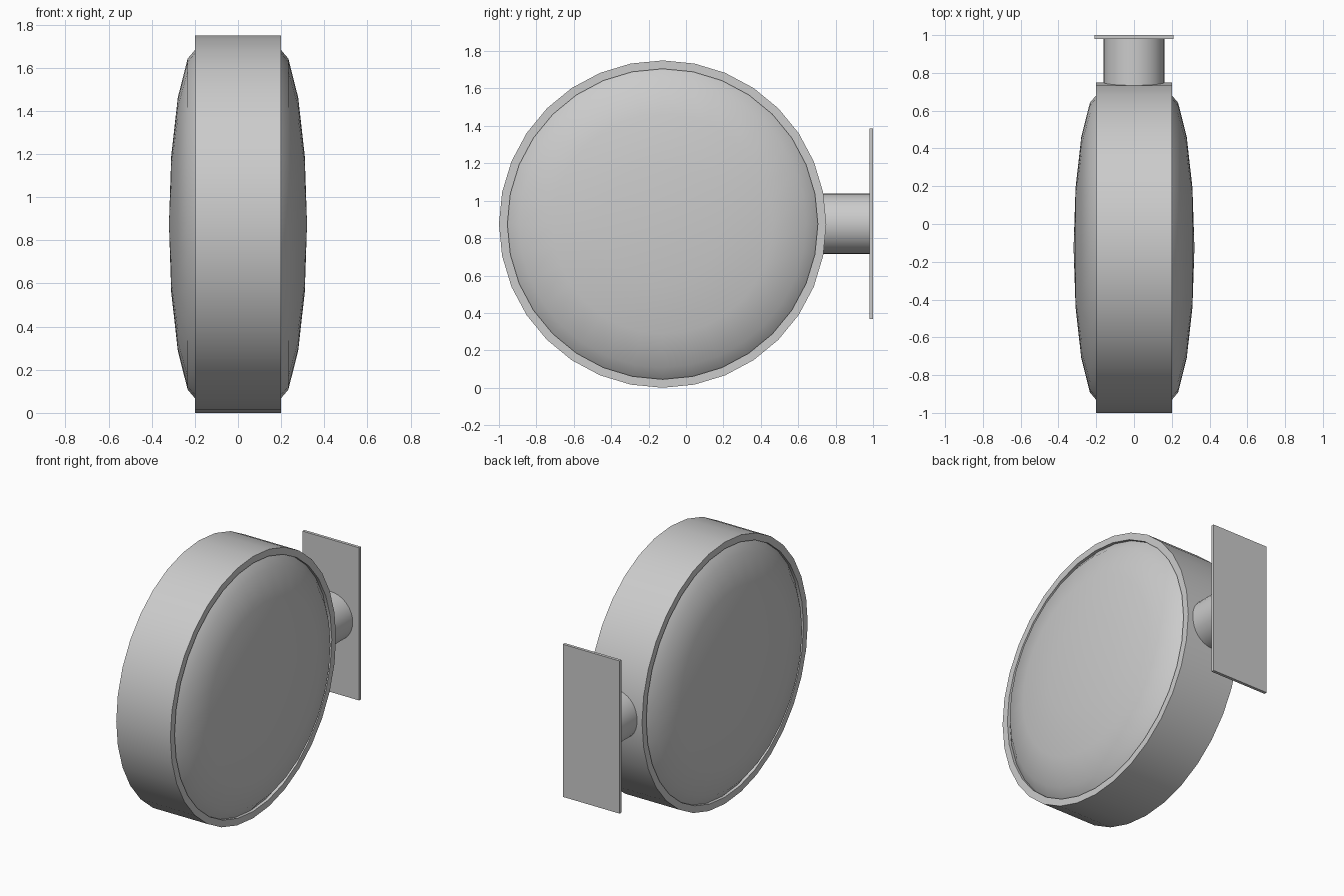
import bpy, math
from mathutils import Matrix

if "Cube" in bpy.data.objects:
    bpy.data.objects.remove(bpy.data.objects["Cube"])

CY, CZ = -0.125, 0.875  # drum centre


def smooth(obj, angle=35):
    bpy.ops.object.select_all(action='DESELECT')
    obj.select_set(True)
    bpy.context.view_layer.objects.active = obj
    bpy.ops.object.shade_smooth_by_angle(angle=math.radians(angle))


def lathe_x(name, profile, segments, closed=False):
    """Revolve (x, radius) points around the drum's x axis."""
    verts, rings, faces = [], [], []
    for x, r in profile:
        n = 1 if r < 1e-6 else segments
        rings.append([len(verts) + i for i in range(n)])
        for i in range(n):
            a = 2 * math.pi * i / segments
            verts.append((x, CY + r * math.cos(a), CZ + r * math.sin(a)))
    pairs = list(zip(rings, rings[1:]))
    if closed:
        pairs.append((rings[-1], rings[0]))
    for a, b in pairs:
        for i in range(segments):
            j = (i + 1) % segments
            if len(b) == 1:
                faces.append((a[i], a[j], b[0]))
            elif len(a) == 1:
                faces.append((a[0], b[j], b[i]))
            else:
                faces.append((a[i], a[j], b[j], b[i]))
    mesh = bpy.data.meshes.new(name)
    mesh.from_pydata(verts, [], faces)
    obj = bpy.data.objects.new(name, mesh)
    bpy.context.collection.objects.link(obj)
    smooth(obj)
    return obj


# Round housing ring
lathe_x("housing_ring", [(-0.2, 0.83), (-0.2, 0.875), (0.2, 0.875), (0.2, 0.83)], 32, True)

# Shallow domed faces, one lens-shaped body showing on both sides
steps = 4
half = [(0.18 + 0.14 * math.sin(t), 0.83 * math.cos(t))
        for t in (math.pi / 2 * k / steps for k in range(steps + 1))]
lens = [(-x, r) for x, r in reversed(half)] + half
lathe_x("domed_faces", [(x, 0 if r < 1e-6 else r) for x, r in reversed(lens)], 32)

# Neck joining the housing to the wall plate
bpy.ops.mesh.primitive_cylinder_add(vertices=32, radius=0.162, depth=0.28,
                                    location=(0, 0.845, 0.877),
                                    rotation=(math.pi / 2, 0, 0))
neck = bpy.context.object
neck.name = "mounting_neck"
smooth(neck)

# Wall plate
bpy.ops.mesh.primitive_cube_add(size=1, location=(0, 0.99, 0.877))
plate = bpy.context.object
plate.name = "wall_plate"
plate.data.transform(Matrix.Diagonal((0.42, 0.02, 1.02, 1)))

# Consistent outward normals
import bmesh
for obj in bpy.context.collection.objects:
    bm = bmesh.new()
    bm.from_mesh(obj.data)
    bmesh.ops.recalc_face_normals(bm, faces=bm.faces)
    bm.to_mesh(obj.data)
    bm.free()
